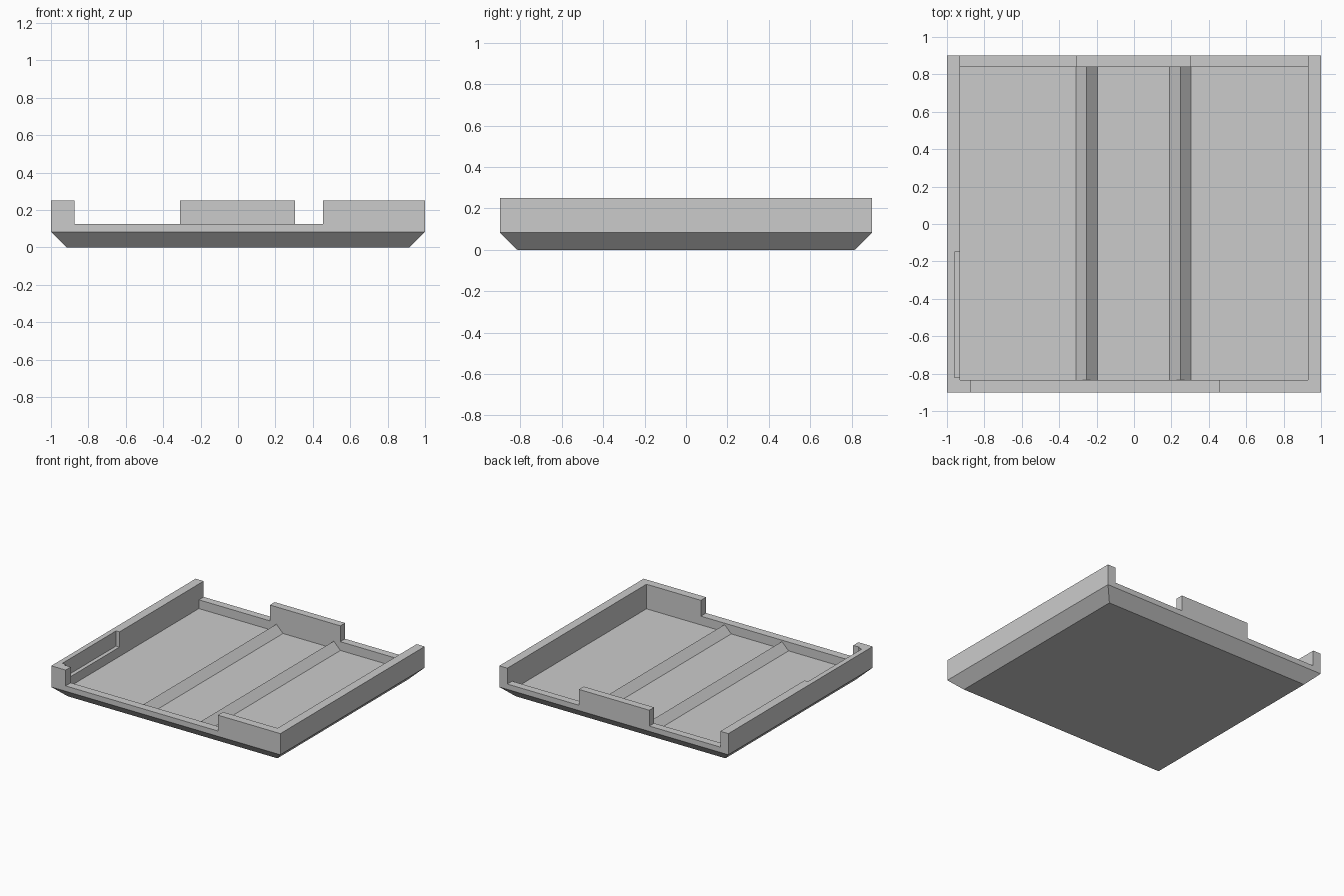
import bpy, bmesh

if "Cube" in bpy.data.objects:
    bpy.data.objects.remove(bpy.data.objects["Cube"])

grey = bpy.data.materials.new("plain grey")
grey.diffuse_color = (0.6, 0.6, 0.6, 1)
grey.use_nodes = True
grey.node_tree.nodes["Principled BSDF"].inputs["Base Color"].default_value = grey.diffuse_color

FLOOR, LIP, TOP = 0.056, 0.125, 0.25
X0, X1, Y0, Y1 = -0.93, 0.93, -0.835, 0.84   # inside of the walls


def finish(name, bm):
    bmesh.ops.recalc_face_normals(bm, faces=bm.faces)
    mesh = bpy.data.meshes.new(name)
    bm.to_mesh(mesh)
    bm.free()
    mesh.materials.append(grey)
    obj = bpy.data.objects.new(name, mesh)
    bpy.context.collection.objects.link(obj)
    return obj


def loft(name, rings):
    """Closed solid through rings of points with equal counts."""
    bm = bmesh.new()
    loops = [[bm.verts.new(p) for p in ring] for ring in rings]
    n = len(loops[0])
    bm.faces.new(loops[0])
    bm.faces.new(loops[-1])
    for a, b in zip(loops, loops[1:]):
        for i in range(n):
            j = (i + 1) % n
            bm.faces.new((a[i], a[j], b[j], b[i]))
    return finish(name, bm)


def rect(x0, x1, y0, y1, z):
    return [(x0, y0, z), (x1, y0, z), (x1, y1, z), (x0, y1, z)]


def box(name, x0, x1, y0, y1, z0, z1):
    return loft(name, [rect(x0, x1, y0, y1, z0), rect(x0, x1, y0, y1, z1)])


def cut(target, cutter):
    mod = target.modifiers.new("cut", 'BOOLEAN')
    mod.operation = 'DIFFERENCE'
    mod.solver = 'EXACT'
    mod.object = cutter
    bpy.context.view_layer.objects.active = target
    bpy.ops.object.modifier_apply(modifier=mod.name)
    bpy.data.objects.remove(cutter)


# Tray body with a bevelled underside
tray = loft("tray", [rect(-0.915, 0.915, -0.815, 0.815, 0),
                     rect(-1, 1, -0.9, 0.9, 0.083),
                     rect(-1, 1, -0.9, 0.9, TOP)])

# Hollow inside
cut(tray, box("cavity", X0, X1, Y0, Y1, FLOOR, 0.4))

# Low stretches of the front wall and back wall
cut(tray, box("front_gap", -0.875, 0.455, -1, -0.8, LIP, 0.4))
for x0, x1 in ((X0, -0.31), (0.305, X1)):
    cut(tray, box("back_gap", x0, x1, 0.8, 1, LIP, 0.4))

# Shallow slot inside the left wall
cut(tray, box("wall_slot", -0.96, -0.9, -0.82, -0.15, 0.13, 0.4))

# Two triangular ribs along the floor
for name, x in (("left_rib", -0.253), ("right_rib", 0.248)):
    profile = ((x - 0.058, FLOOR), (x + 0.058, FLOOR), (x, FLOOR + 0.058))
    loft(name, [[(px, y, pz) for px, pz in profile] for y in (Y0, Y1)])
